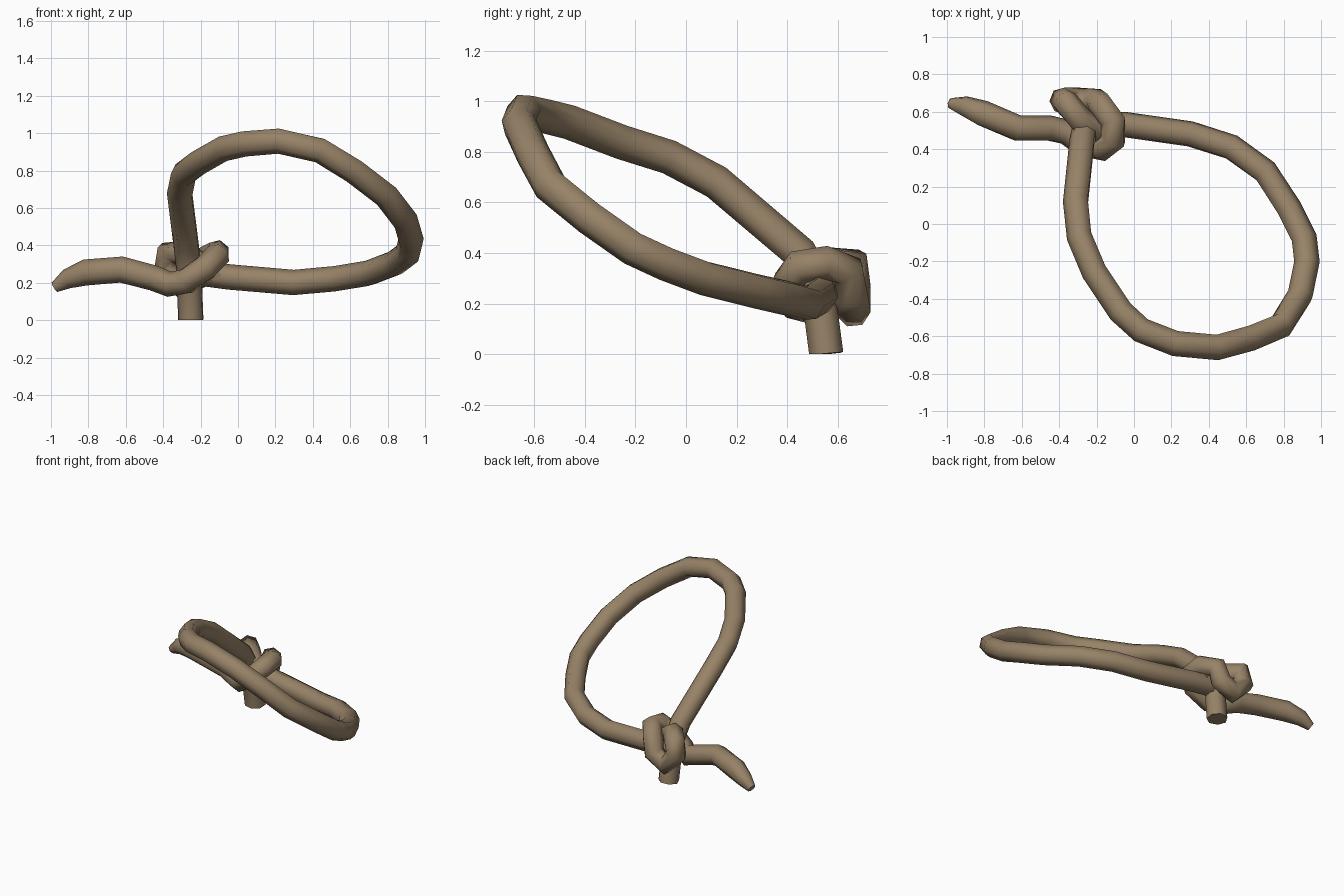
import bpy, bmesh, math
from mathutils import Vector

if "Cube" in bpy.data.objects:
    bpy.data.objects.remove(bpy.data.objects["Cube"])

mat = bpy.data.materials.new("tan rope")
mat.diffuse_color = (0.31, 0.225, 0.137, 1)
mat.use_nodes = True
mat.node_tree.nodes["Principled BSDF"].inputs["Base Color"].default_value = mat.diffuse_color
SIDES = 7


def rope(name, pts):
    """Sweep a round section along (x, y, z, radius) points, ends capped flat."""
    P = [Vector(p[:3]) for p in pts]
    R = [p[3] if len(p) > 3 else 0.07 for p in pts]
    bm = bmesh.new()
    rings, n = [], None
    for i, p in enumerate(P):
        a = (p - P[i - 1]).normalized() if i else Vector()
        b = (P[i + 1] - p).normalized() if i < len(P) - 1 else Vector()
        t = (a + b).normalized()
        if n is None:
            n = t.orthogonal()
        n = (n - t * n.dot(t)).normalized()
        m = t.cross(n)
        rings.append([bm.verts.new(p + R[i] * (math.cos(w) * n + math.sin(w) * m))
                      for w in (2 * math.pi * k / SIDES for k in range(SIDES))])
    for r, s in zip(rings, rings[1:]):
        for k in range(SIDES):
            j = (k + 1) % SIDES
            bm.faces.new((r[k], r[j], s[j], s[k]))
    bm.faces.new(rings[0][::-1])
    bm.faces.new(rings[-1])
    # keep the standing end flush with the floor
    for v in bm.verts:
        v.co.z = max(v.co.z, 0)
    bmesh.ops.recalc_face_normals(bm, faces=bm.faces)
    me = bpy.data.meshes.new(name)
    bm.to_mesh(me)
    bm.free()
    me.materials.append(mat)
    ob = bpy.data.objects.new(name, me)
    bpy.context.collection.objects.link(ob)
    for f in me.polygons:
        f.use_smooth = len(f.vertices) == 4
    return ob


# big loop, from the knot round to the short end standing on the floor
loop = [
    (-0.20, 0.53, 0.25), (-0.05, 0.53, 0.23), (0.30, 0.48, 0.20), (0.52, 0.41, 0.22),
    (0.70, 0.28, 0.25), (0.83, 0.08, 0.30), (0.91, -0.08, 0.36), (0.925, -0.21, 0.42),
    (0.89, -0.38, 0.54), (0.79, -0.54, 0.67), (0.62, -0.61, 0.80), (0.44, -0.66, 0.91),
    (0.22, -0.64, 0.96), (0.04, -0.57, 0.945), (-0.07, -0.47, 0.92), (-0.21, -0.26, 0.84),
    (-0.29, -0.07, 0.78), (-0.31, 0.12, 0.68), (-0.275, 0.45, 0.40),
    (-0.26, 0.52, 0.27), (-0.25, 0.555, 0.0)]
rope("rope_loop", loop)

# knot wrap continuing into the tapered tail
knot_tail = [
    (-0.12, 0.53, 0.24), (-0.20, 0.49, 0.29), (-0.29, 0.56, 0.36), (-0.37, 0.655, 0.36),
    (-0.385, 0.66, 0.27), (-0.30, 0.66, 0.175), (-0.20, 0.655, 0.23), (-0.18, 0.64, 0.33),
    (-0.11, 0.55, 0.36), (-0.11, 0.45, 0.345), (-0.17, 0.405, 0.28), (-0.28, 0.43, 0.205),
    (-0.36, 0.49, 0.19), (-0.45, 0.51, 0.225), (-0.62, 0.51, 0.27, 0.072),
    (-0.81, 0.59, 0.255, 0.072), (-0.91, 0.63, 0.22, 0.055), (-0.98, 0.645, 0.175, 0.03)]
rope("knot_and_tail", knot_tail)
